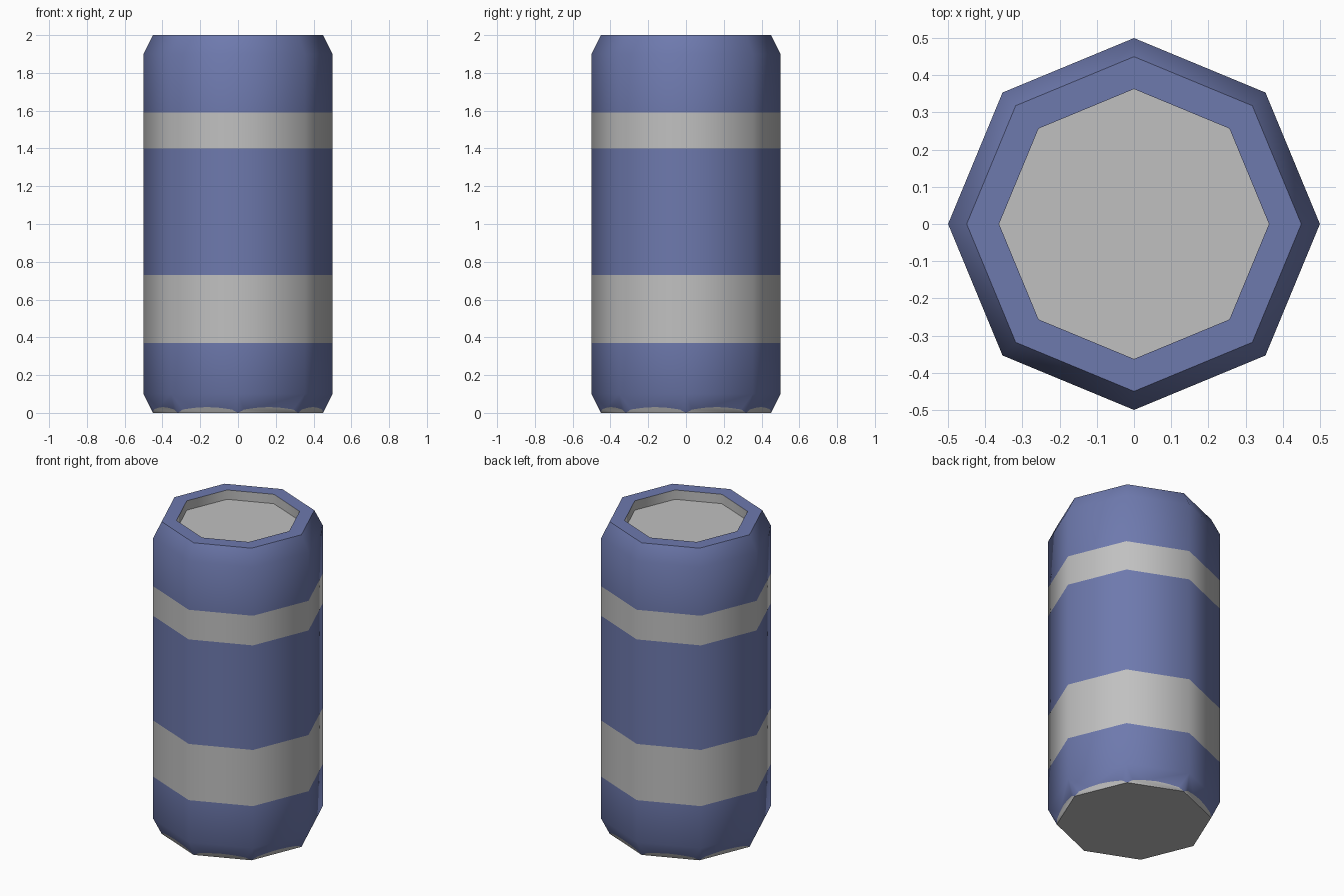
import bpy, bmesh, math
from mathutils import Vector

if "Cube" in bpy.data.objects:
    bpy.data.objects.remove(bpy.data.objects["Cube"])

SIDES = 8


def material(name, rgb):
    m = bpy.data.materials.new(name)
    m.diffuse_color = (*rgb, 1)
    m.use_nodes = True
    m.node_tree.nodes["Principled BSDF"].inputs["Base Color"].default_value = m.diffuse_color
    return m


blue = material("can blue", (0.155, 0.192, 0.42))
grey = material("can grey", (0.53, 0.53, 0.53))

bm = bmesh.new()


def ring(r, z):
    return [bm.verts.new((r * math.cos(i * math.tau / SIDES),
                          r * math.sin(i * math.tau / SIDES), z)) for i in range(SIDES)]


def face(verts, mat):
    bm.faces.new(verts).material_index = mat


# Bottom disc (grey) and the ring above its bevel
base = ring(0.45, 0)
low = ring(0.5, 0.1)
face(base[::-1], 1)

# Lower bevel: grey scallop rising from the bottom of each side, blue above
for i in range(SIDES):
    a, b = base[i], base[(i + 1) % SIDES]
    c, d = low[(i + 1) % SIDES], low[i]
    arc = []
    for t, h in ((0.1, 0.18), (0.3, 0.27), (0.5, 0.31), (0.7, 0.27), (0.9, 0.18)):
        bottom, top = a.co.lerp(b.co, t), d.co.lerp(c.co, t)
        arc.append(bm.verts.new(bottom.lerp(top, h)))
    face([a, b] + arc[::-1], 1)
    face([a] + arc + [b, c, d], 0)

# Side wall bands, upper bevel, rim, recess wall and lid: (radius, height, colour)
previous = low
for r, z, mat in ((0.5, 0.37, 0), (0.5, 0.73, 1), (0.5, 1.40, 0), (0.5, 1.59, 1),
                  (0.5, 1.9, 0), (0.45, 2.0, 0), (0.363, 2.0, 0), (0.363, 1.94, 1)):
    new = ring(r, z)
    for i in range(SIDES):
        j = (i + 1) % SIDES
        face([previous[i], previous[j], new[j], new[i]], mat)
    previous = new
face(previous, 1)

mesh = bpy.data.meshes.new("can")
bm.to_mesh(mesh)
bm.free()
mesh.materials.append(blue)
mesh.materials.append(grey)
can = bpy.data.objects.new("can", mesh)
bpy.context.collection.objects.link(can)

# Smooth round the body, crisp at the rim and base
bpy.context.view_layer.objects.active = can
can.select_set(True)
bpy.ops.object.shade_smooth_by_angle(angle=math.radians(50))
